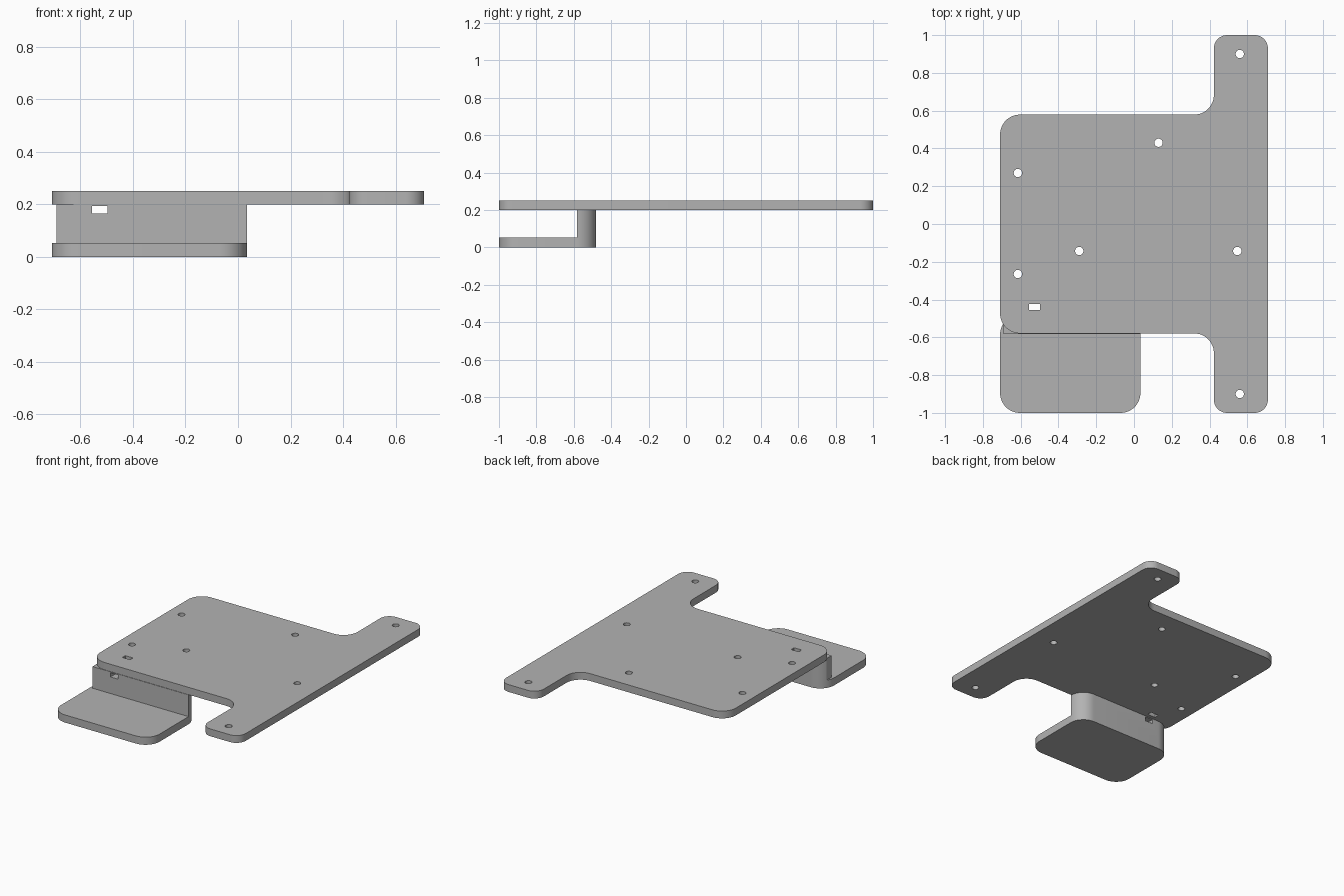
import bpy, bmesh, math
from mathutils import Vector

cube = bpy.data.objects.get("Cube")
if cube:
    bpy.data.objects.remove(cube, do_unlink=True)

grey = bpy.data.materials.new("plain grey")
grey.use_nodes = True
grey.diffuse_color = (0.45, 0.45, 0.45, 1)
grey.node_tree.nodes["Principled BSDF"].inputs["Base Color"].default_value = grey.diffuse_color


def rounded(corners, steps=12):
    """Outline from (x, y, radius) corners, each replaced by a tangent arc."""
    out = []
    for i, (x, y, r) in enumerate(corners):
        p = Vector((x, y))
        a = (Vector(corners[i - 1][:2]) - p).normalized()
        b = (Vector(corners[(i + 1) % len(corners)][:2]) - p).normalized()
        if r == 0:
            out.append(p)
            continue
        # all corners are right angles
        centre = p + (a + b) * r
        for k in range(steps + 1):
            t = math.pi / 2 * k / steps
            out.append(centre - b * r * math.cos(t) - a * r * math.sin(t))
    return out


def rectangle(x0, x1, y0, y1, r=0):
    return rounded([(x0, y0, r), (x1, y0, r), (x1, y1, r), (x0, y1, r)])


def circle(x, y, r, n=32):
    return [Vector((x + r * math.cos(2 * math.pi * k / n),
                    y + r * math.sin(2 * math.pi * k / n))) for k in range(n)]


def prism(name, outline, z0, z1):
    """Extrude an outline between two heights."""
    bm = bmesh.new()
    face = bm.faces.new([bm.verts.new((p.x, p.y, z0)) for p in outline])
    top = bmesh.ops.extrude_face_region(bm, geom=[face])["geom"]
    verts = [g for g in top if isinstance(g, bmesh.types.BMVert)]
    bmesh.ops.translate(bm, verts=verts, vec=(0, 0, z1 - z0))
    bmesh.ops.recalc_face_normals(bm, faces=bm.faces)
    mesh = bpy.data.meshes.new(name)
    bm.to_mesh(mesh)
    bm.free()
    mesh.materials.append(grey)
    obj = bpy.data.objects.new(name, mesh)
    bpy.context.collection.objects.link(obj)
    return obj


def boolean(obj, cutter, operation="DIFFERENCE"):
    """Apply a boolean and discard its cutter."""
    mod = obj.modifiers.new("cut", "BOOLEAN")
    mod.operation, mod.object, mod.solver = operation, cutter, "EXACT"
    bpy.context.view_layer.objects.active = obj
    bpy.ops.object.modifier_apply(modifier=mod.name)
    bpy.data.objects.remove(cutter, do_unlink=True)


# Main plate with a long crossbar on its left side
R, E = 0.105, 0.07
half = [(0.709, 1, E), (0.423, 1, E), (0.423, 0.579, R), (-0.709, 0.579, R)]
mirrored = [(x, -y, r) for x, y, r in reversed(half)]
top_plate = prism("top_plate", rounded(half + mirrored), 0.2, 0.25)

# Screw holes and cable slot through the plate
holes = [(0.56, 0.9), (0.56, -0.9), (0.13, 0.43), (-0.615, 0.27),
         (-0.615, -0.265), (-0.29, -0.143), (0.547, -0.143)]
for x, y in holes:
    boolean(top_plate, prism("hole_cutter", circle(x, y, 0.022), 0.1, 0.3))
boolean(top_plate, prism("slot_cutter", rectangle(-0.555, -0.497, -0.455, -0.423), 0.1, 0.3))

# Lower tray
tray_outline = rectangle(-0.709, 0.034, -1, -0.48, 0.105)
lower_tray = prism("lower_tray", tray_outline, 0, 0.052)

# Wall joining tray and plate, following the tray's rear edge
wall = prism("rear_wall", tray_outline, 0.052, 0.2)
boolean(wall, prism("wall_limit", rectangle(-0.691, 0.2, -0.582, -0.3), 0, 0.3), "INTERSECT")
boolean(wall, prism("slot_cutter", rectangle(-0.555, -0.497, -0.7, -0.4), 0.165, 0.194))

# Smooth the rounded corners, keep the rims crisp
bpy.ops.object.select_all(action="DESELECT")
for obj in (top_plate, lower_tray, wall):
    obj.select_set(True)
bpy.context.view_layer.objects.active = top_plate
bpy.ops.object.shade_smooth_by_angle(angle=math.radians(30))
